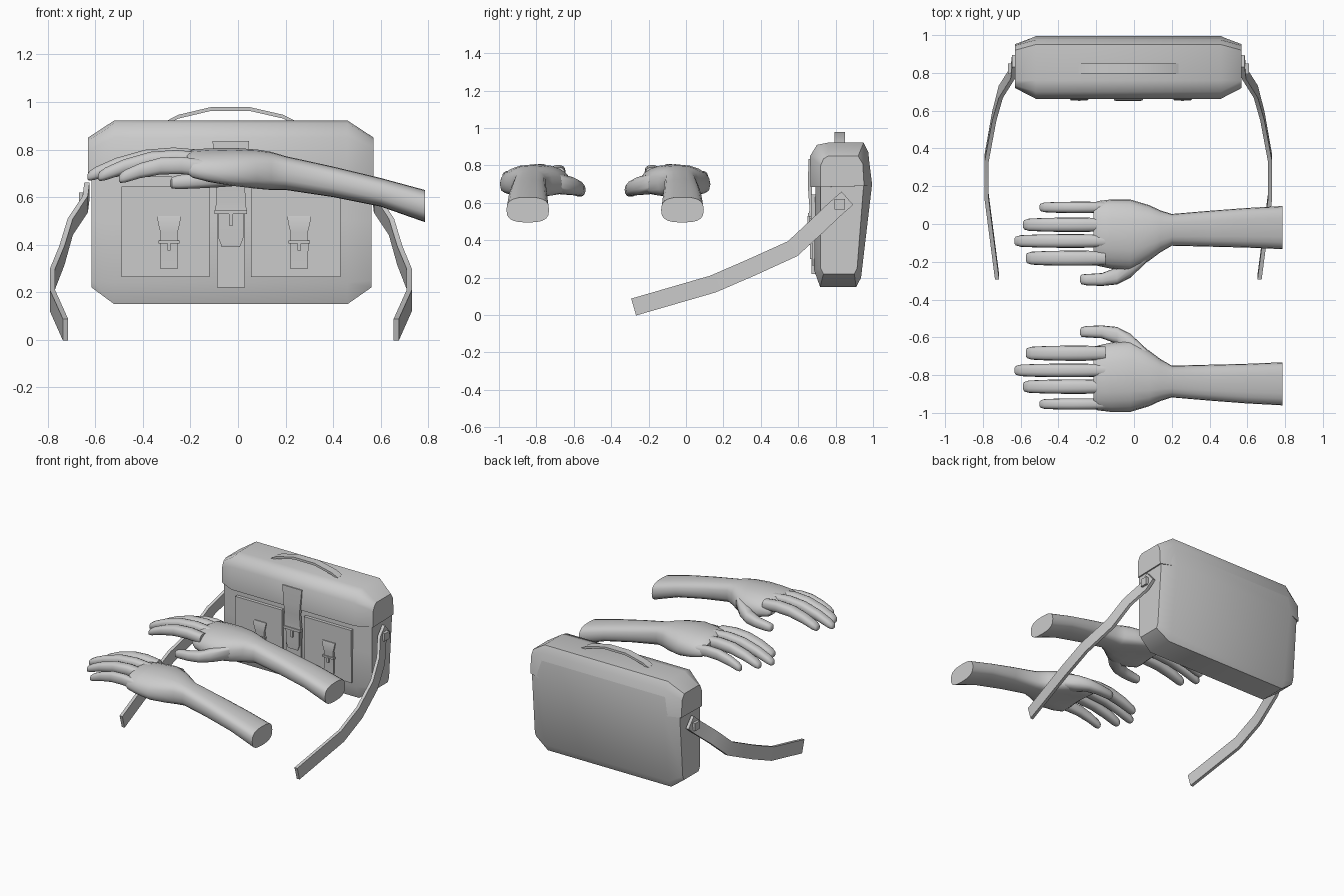
import bpy, bmesh, math
from mathutils import Vector

if "Cube" in bpy.data.objects:
    bpy.data.objects.remove(bpy.data.objects["Cube"])

GREY = bpy.data.materials.new("plain_grey")
GREY.diffuse_color = (0.6, 0.6, 0.6, 1)
GREY.use_nodes = True
GREY.node_tree.nodes["Principled BSDF"].inputs["Base Color"].default_value = GREY.diffuse_color
CX = -0.03        # middle of the bag in x
MIRROR_Y = -0.865  # the second hand is at y' = MIRROR_Y - y


def loft(name, parts):
    """Skin each list of rings into a capped solid; all solids go in one object."""
    bm = bmesh.new()
    for rings in parts:
        vs = [[bm.verts.new(p) for p in r] for r in rings]
        n = len(vs[0])
        for a, b in zip(vs, vs[1:]):
            for i in range(n):
                bm.faces.new((a[i], a[(i + 1) % n], b[(i + 1) % n], b[i]))
        bm.faces.new(vs[0])
        bm.faces.new(vs[-1])
    bmesh.ops.recalc_face_normals(bm, faces=bm.faces)
    me = bpy.data.meshes.new(name)
    bm.to_mesh(me)
    bm.free()
    me.materials.append(GREY)
    ob = bpy.data.objects.new(name, me)
    bpy.context.collection.objects.link(ob)
    return ob


def box(name, x0, x1, y0, y1, z0, z1):
    return loft(name, [[[(x, y0, z0), (x, y1, z0), (x, y1, z1), (x, y0, z1)] for x in (x0, x1)]])


def front_strap(name, cx, pts, thick=0.016):
    """Vertical strap on the front: pts are (z, front y, half width)."""
    return loft(name, [[[(cx - w, y, z), (cx + w, y, z), (cx + w, y + thick, z), (cx - w, y + thick, z)]
                        for z, y, w in pts]])


def shell(name, full, end, xs):
    """Bag shell: full profile between the corners, smaller profile at both ends."""
    return loft(name, [[[(x, y, z) for y, z in p] for x, p in zip(xs, (end, full, full, end))]])


# Bag body and lid
shell("bag_body",
      [(.695, .80), (.688, .50), (.685, .24), (.717, .15), (.91, .15), (.936, .20), (.995, .70), (.975, .86)],
      [(.72, .78), (.72, .50), (.72, .25), (.735, .22), (.90, .22), (.915, .25), (.95, .70), (.94, .79)],
      (-.615, -.52, .46, .56))
shell("bag_lid",
      [(.667, .685), (.663, .85), (.70, .91), (.76, .922), (.95, .922), (.975, .87), (.993, .69)],
      [(.72, .685), (.72, .80), (.735, .835), (.76, .85), (.92, .85), (.945, .81), (.952, .69)],
      (-.63, -.52, .46, .57))

# Carry handle
hp = [(-.295, .915), (-.25, .938), (-.115, .97), (.05, .97), (.19, .938), (.235, .915)]
loft("carry_handle", [[[(x, .795, z - .008), (x, .85, z - .008), (x, .85, z + .008), (x, .795, z + .008)]
                       for x, z in hp]])

# Front pockets with flaps, straps and buckles
for side, x0, x1, cx in (("left", -.49, -.12, -.29), ("right", .055, .43, .257)):
    box(side + "_pocket", x0, x1, .674, .70, .265, .60)
    box(side + "_pocket_flap", x0, x1, .668, .70, .455, .645)
    front_strap(side + "_pocket_strap", cx, [(.52, .662, .05), (.49, .656, .046), (.45, .658, .036), (.415, .66, .036)])
    front_strap(side + "_pocket_tab", cx, [(.42, .661, .039), (.36, .664, .038), (.30, .664, .038)])
    box(side + "_pocket_buckle", cx - .045, cx + .045, .653, .675, .405, .418)
    box(side + "_pocket_pin", cx - .007, cx + .007, .65, .67, .375, .41)

# Centre closing strap with buckle
front_strap("centre_strap", CX, [(.835, .656, .077), (.72, .652, .066), (.65, .654, .06), (.58, .66, .061), (.535, .658, .068)], .02)
front_strap("centre_strap_lower", CX, [(.545, .672, .059), (.36, .672, .059), (.22, .672, .059)], .02)
front_strap("centre_strap_tip", CX, [(.53, .66, .053), (.43, .662, .053), (.39, .664, .038)])
box("centre_buckle", CX - .068, CX + .068, .652, .68, .528, .546)
box("centre_buckle_pin", CX - .008, CX + .008, .65, .67, .48, .53)

# Shoulder straps, one on each side, with a square buckle
sp = [Vector(p) for p in ((.605, .863, .625), (.612, .80, .57), (.675, .70, .475), (.71, .57, .355),
                          (.75, .35, .255), (.75, .144, .166), (.695, -.28, .043))]
for side, s in (("left", -1), ("right", 1)):
    rings = []
    for i, p in enumerate(sp):
        t = sp[min(i + 1, len(sp) - 1)] - sp[max(i - 1, 0)]
        w = Vector((0, -t.z, t.y)).normalized() * .047
        rings.append([(CX + s * (q.x + o), q.y, q.z)
                      for q, o in ((p + w, -.011), (p + w, .011), (p - w, .011), (p - w, -.011))])
    loft(side + "_shoulder_strap", [rings])
    xs = sorted((CX + s * .60, CX + s * .638))
    box(side + "_strap_buckle", xs[0], xs[1], .795, .85, .565, .62)


def oval(x, yc, ry, z0, z1, n=14, power=2.6, bow=0.0):
    """Rounded-rectangle ring across x; bow lowers both edges."""
    out = []
    for i in range(n):
        a = 2 * math.pi * i / n
        c, s = math.cos(a), math.sin(a)
        u = math.copysign(abs(c) ** (2 / power), c)
        v = math.copysign(abs(s) ** (2 / power), s)
        out.append((x, yc + ry * u, (z0 + z1) / 2 + (z1 - z0) / 2 * v - bow * u * u))
    return out


# Forearm and palm: x, y range, z range, bow
ARM = [(.785, -.133, .095, .495, .63, 0), (.6, -.125, .085, .56, .68, 0), (.4, -.12, .07, .60, .728, 0),
       (.2, -.115, .053, .63, .772, 0), (.14, -.15, .072, .63, .79, .005), (.08, -.195, .10, .635, .80, .015),
       (-.02, -.25, .13, .65, .807, .03), (-.12, -.237, .13, .67, .805, .035), (-.19, -.222, .122, .69, .80, .035),
       (-.215, -.21, .11, .71, .785, .03)]
# Fingers: centre y, half width, tip x, height at root, drop at tip
FINGERS = [(.088, .030, -.50, .722, .045), (-.004, .038, -.588, .752, .068),
           (-.09, .036, -.633, .763, .078), (-.181, .040, -.573, .755, .062)]
# Thumb: x, y, half width, height, half depth
THUMB = [(.07, -.15, .05, .71, .05), (-.02, -.215, .07, .695, .05), (-.09, -.275, .045, .68, .04),
         (-.17, -.294, .034, .67, .034), (-.25, -.295, .03, .663, .03), (-.278, -.293, .026, .66, .024),
         (-.285, -.293, .014, .658, .012)]


def hand_rings():
    parts = [[oval(x, (a + b) / 2, (b - a) / 2, c, d, 20, 2.8, k) for x, a, b, c, d, k in ARM]]
    for y, w, tip, z, drop in FINGERS:
        rings = []
        for f, kw, kd in ((0, .9, .036), (.25, 1, .037), (.5, 1, .036), (.75, .95, .032),
                          (.93, .85, .027), (.985, .65, .02), (1, .35, .01)):
            zc = z + .02 * math.sin(math.pi * f) - drop * f * f
            rings.append(oval(-.15 + (tip + .15) * f, y, w * kw, zc - kd, zc + kd))
        parts.append(rings)
    parts.append([oval(x, y, w, z - d, z + d) for x, y, w, z, d in THUMB])
    return parts


# Two hands, mirrored across y
loft("rear_hand", hand_rings())
loft("front_hand", [[[(x, MIRROR_Y - y, z) for x, y, z in r] for r in p] for p in hand_rings()])

# Smooth shading that keeps hard edges
bpy.ops.object.select_all(action='SELECT')
bpy.context.view_layer.objects.active = bpy.data.objects["bag_body"]
bpy.ops.object.shade_smooth_by_angle(angle=math.radians(50))
